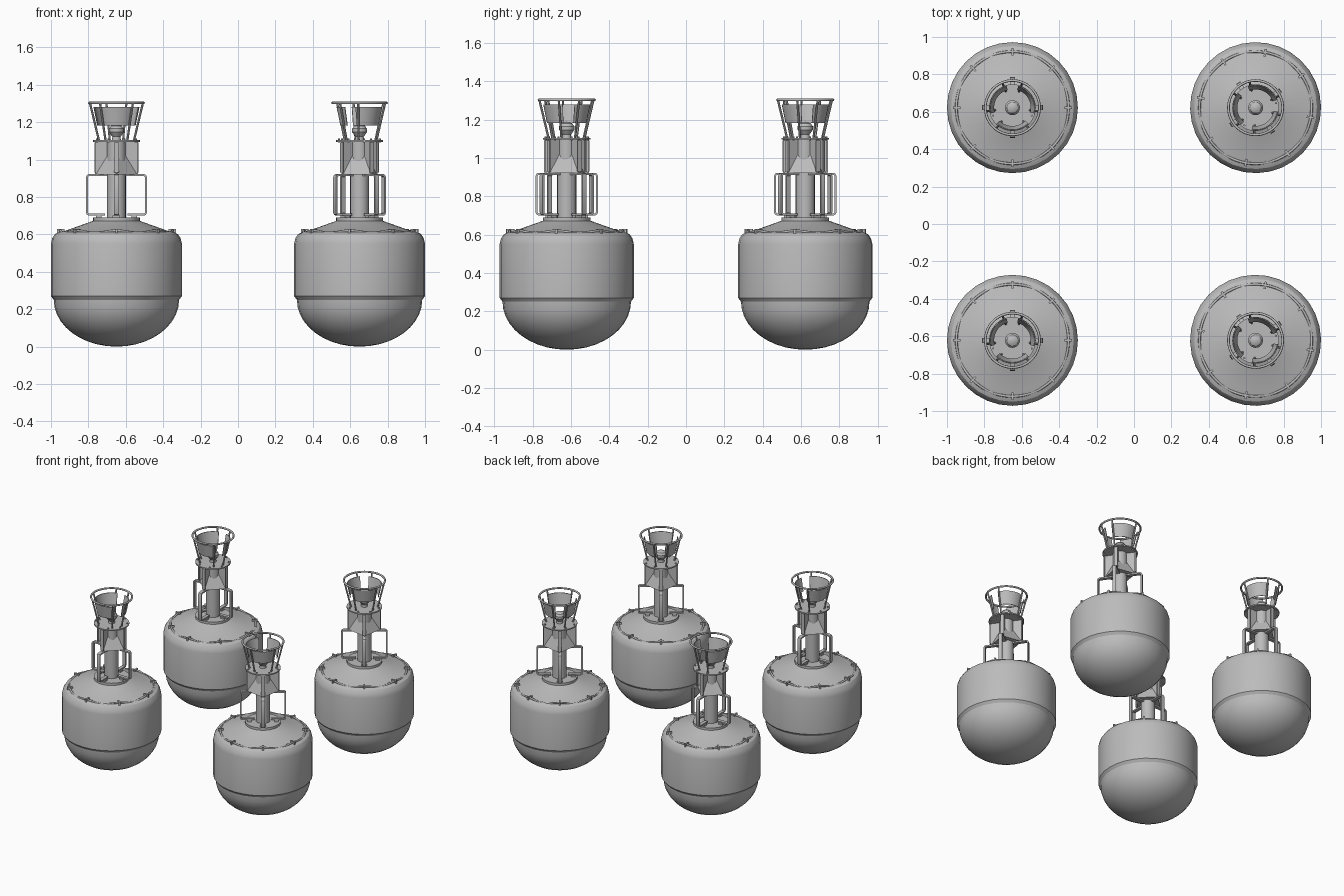
import bpy, bmesh
from math import pi, sin, cos, radians
from mathutils import Matrix, Vector

cube = bpy.data.objects.get("Cube")
if cube:
    bpy.data.objects.remove(cube, do_unlink=True)

GREY = (0.5, 0.5, 0.5, 1)
mat = bpy.data.materials.new("plain_grey")
mat.use_nodes = True
mat.diffuse_color = GREY
mat.node_tree.nodes["Principled BSDF"].inputs["Base Color"].default_value = GREY
mat.node_tree.nodes["Principled BSDF"].inputs["Roughness"].default_value = 0.6

parts = {}


def finish(name, bm, angle=35):
    """Store a part mesh, smooth with sharp creases kept."""
    bmesh.ops.remove_doubles(bm, verts=bm.verts, dist=1e-5)
    bmesh.ops.recalc_face_normals(bm, faces=bm.faces)
    for f in bm.faces:
        f.smooth = True
    for e in bm.edges:
        e.smooth = len(e.link_faces) == 2 and e.calc_face_angle(0) < radians(angle)
    mesh = bpy.data.meshes.new(name)
    bm.to_mesh(mesh)
    bm.free()
    mesh.materials.append(mat)
    parts[name] = mesh


def lathe(profile, steps=32, arc=2 * pi):
    """Spin a closed-off (radius, height) profile about z."""
    bm = bmesh.new()
    vs = [bm.verts.new((r, 0, z)) for r, z in profile]
    es = [bm.edges.new(p) for p in zip(vs, vs[1:])]
    bmesh.ops.spin(bm, geom=vs + es, cent=(0, 0, 0), axis=(0, 0, 1), angle=arc, steps=steps)
    bmesh.ops.remove_doubles(bm, verts=bm.verts, dist=1e-5)
    return bm


def radial(bm, n, start=0):
    """Repeat everything in bm n times about z."""
    bmesh.ops.rotate(bm, verts=bm.verts, matrix=Matrix.Rotation(start, 3, 'Z'))
    base = bm.verts[:] + bm.edges[:] + bm.faces[:]
    for i in range(1, n):
        new = bmesh.ops.duplicate(bm, geom=base)["geom"]
        bmesh.ops.rotate(bm, verts=[g for g in new if isinstance(g, bmesh.types.BMVert)],
                         matrix=Matrix.Rotation(2 * pi * i / n, 3, 'Z'))


def box(bm, size, at):
    m = Matrix.Translation(at) @ Matrix.Diagonal((*size, 1))
    bmesh.ops.create_cube(bm, size=1, matrix=m)


def rod(bm, a, b, r, sides=8):
    a, b = Vector(a), Vector(b)
    m = Matrix.Translation((a + b) / 2) @ (b - a).to_track_quat('Z', 'Y').to_matrix().to_4x4()
    bmesh.ops.create_cone(bm, cap_ends=True, segments=sides, radius1=r, radius2=r,
                          depth=(b - a).length, matrix=m)


def ring(radius, z, tube, sag=0, waves=8, steps=64):
    """Round hoop, optionally drooping between its supports."""
    prof = [(radius + tube * cos(k * pi / 4), z + tube * sin(k * pi / 4)) for k in range(9)]
    bm = lathe(prof, steps)
    for v in bm.verts:
        a = Vector((v.co.x, v.co.y)).angle_signed(Vector((1, 0)))
        v.co.z -= sag * (1 - cos(waves * a)) / 2
    return bm


# Float: rounded bottom, belt step, straight wall, shoulder and conical deck
dome = [(0.335 * sin(t * pi / 20), 0.25 * (1 - cos(t * pi / 20))) for t in range(11)]
finish("float_hull", lathe(dome + [(0.35, 0.27), (0.35, 0.55), (0.343, 0.58), (0.328, 0.602),
                                   (0.305, 0.613), (0.28, 0.617), (0.125, 0.672),
                                   (0.125, 0.69), (0, 0.69)]), 28)

# Sagging grab line on eight lugs
finish("grab_line", ring(0.3, 0.62, 0.007, sag=0.012), 60)
bm = bmesh.new()
box(bm, (0.04, 0.012, 0.03), (0.298, 0, 0.615))
radial(bm, 8)
finish("line_lugs", bm)

# Mast
finish("mast", lathe([(0, 0.68), (0.05, 0.68), (0.05, 1.1), (0, 1.1)], 20))

# Four flat C-shaped guard bars
bm = bmesh.new()
R, T, B, c, t, w = 0.163, 0.922, 0.7, 0.015, 0.011, 0.013
outer = [(0.045, T), (R - c, T), (R - c / 3, T - c / 3), (R, T - c),
         (R, B + c), (R - c / 3, B + c / 3), (R - c, B), (0.06, B)]
inner = [(0.06, B + t), (R - c, B + t), (R - t, B + c), (R - t, T - c),
         (R - c, T - t), (0.045, T - t)]
face = bm.faces.new([bm.verts.new((x, -w, z)) for x, z in outer + inner])
ext = bmesh.ops.extrude_face_region(bm, geom=[face])["geom"]
bmesh.ops.translate(bm, vec=(0, 2 * w, 0),
                    verts=[g for g in ext if isinstance(g, bmesh.types.BMVert)])
box(bm, (0.03, 0.04, 0.012), (0.095, 0, 0.696))
radial(bm, 4)
finish("guard_bars", bm)

# Reflector: four upright fins with edge strips around a pyramid
bm = bmesh.new()
box(bm, (0.115, 0.006, 0.175), (0.0575, 0, 1.008))
box(bm, (0.008, 0.026, 0.16), (0.114, 0, 1.01))
radial(bm, 4)
finish("reflector_fins", bm)
bm = bmesh.new()
bmesh.ops.create_cone(bm, cap_ends=True, segments=4, radius1=0.113, radius2=0.004,
                      depth=0.177, matrix=Matrix.Translation((0, 0, 1.0095)))
finish("reflector_pyramid", bm)

# Lamp platform with bolt heads
finish("platform", lathe([(0, 1.095), (0.125, 1.095), (0.125, 1.104), (0, 1.104)], 32))
bm = bmesh.new()
rod(bm, (0.112, 0, 1.09), (0.112, 0, 1.113), 0.006, 6)
radial(bm, 8, pi / 8)
finish("platform_bolts", bm)

# Lamp
finish("lamp", lathe([(0, 1.1), (0.024, 1.1), (0.022, 1.122), (0.04, 1.147), (0.04, 1.165),
                      (0.034, 1.172), (0.03, 1.18), (0.016, 1.187), (0, 1.189)], 20))

# Flared cage: top hoop, paired struts and three curved screens
finish("cage_hoop", ring(0.145, 1.303, 0.007), 60)
bm = bmesh.new()
for a in (radians(-38), radians(38)):
    rod(bm, (0.094 * cos(a), 0.094 * sin(a), 1.1), (0.143 * cos(a), 0.143 * sin(a), 1.303), 0.006)
radial(bm, 3, radians(30))
finish("cage_struts", bm)
bm = lathe([(0.103, 1.182), (0.123, 1.28), (0.118, 1.28), (0.098, 1.182), (0.103, 1.182)],
           10, radians(90))
bmesh.ops.holes_fill(bm, edges=[e for e in bm.edges if e.is_boundary])
radial(bm, 3, radians(-15))
finish("cage_screens", bm)

# Four floats in a square, the +x pair turned on their axes
for x, side, turn in ((-0.65, "right", 0), (0.65, "left", radians(35))):
    for y, end in ((-0.622, "front"), (0.622, "back")):
        for name, mesh in parts.items():
            ob = bpy.data.objects.new(f"{end}_{side}_{name}", mesh)
            ob.location = (x, y, 0)
            ob.rotation_euler.z = turn
            bpy.context.scene.collection.objects.link(ob)
